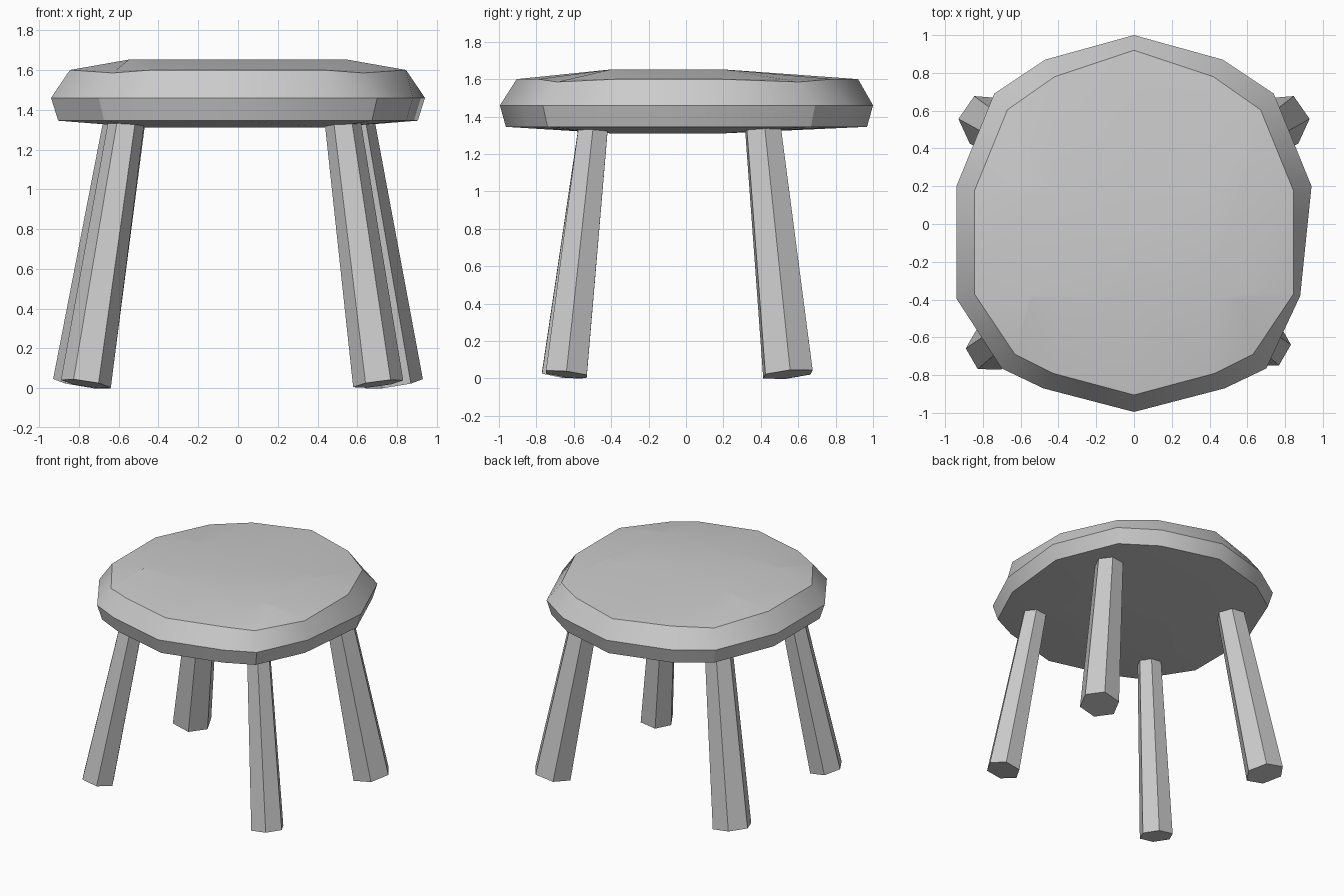
import bpy, bmesh, math
from mathutils import Vector, Matrix

if "Cube" in bpy.data.objects:
    bpy.data.objects.remove(bpy.data.objects["Cube"])


def finish(bm, name, angle):
    bmesh.ops.recalc_face_normals(bm, faces=bm.faces[:])
    mesh = bpy.data.meshes.new(name)
    bm.to_mesh(mesh)
    bm.free()
    ob = bpy.data.objects.new(name, mesh)
    bpy.context.collection.objects.link(ob)
    bpy.ops.object.select_all(action='DESELECT')
    ob.select_set(True)
    bpy.context.view_layer.objects.active = ob
    bpy.ops.object.shade_smooth_by_angle(angle=math.radians(angle))
    return ob


# Seat: irregular 14-sided outline, (x, y) of the right half from back to front
top_half = [(0, .92), (.42, .78), (.67, .605), (.845, .175),
            (.845, -.37), (.63, -.69), (.43, -.79), (0, -.905)]
mid_half = [(0, 1.0), (.47, .87), (.74, .69), (.94, .20),
            (.94, -.395), (.70, -.765), (.48, -.87), (0, -.995)]


def ring(half, z):
    left = [(-x, y) for x, y in half[-2:0:-1]]
    return [Vector((x, y, z)) for x, y in half + left]


def crown(points, x, y0, y1, z):
    # flat middle of a slightly domed cap
    return [Vector((max(-x, min(x, p.x)), max(y0, min(y1, p.y)), z)) for p in points]


top = ring(top_half, 1.60)
for i in (2, 5, 9, 12):
    top[i].z = 1.585
mid = ring(mid_half, 1.46)
mid[4].x, mid[4].y = .88, -.38      # dent on the right edge
low = [Vector((p.x * .962, p.y * .968, 1.345)) for p in mid]
layers = [crown(low, .46, -.4, .2, 1.31), low, mid, top,
          crown(top, .55, -.4, .2, 1.652)]

bm = bmesh.new()
loops = [[bm.verts.new(p) for p in layer] for layer in layers]
for a, b in zip(loops, loops[1:]):
    for i in range(14):
        j = (i + 1) % 14
        bm.faces.new((a[i], a[j], b[j], b[i]))
bm.faces.new(loops[0][::-1])
bm.faces.new(loops[-1])
bmesh.ops.remove_doubles(bm, verts=bm.verts[:], dist=.001)
finish(bm, "seat", 30)


# Legs: splayed, tapered hexagonal posts
def leg(name, foot, head, r_foot, r_head, turn):
    foot, head = Vector((*foot, .022)), Vector((*head, 1.35))
    axis = head - foot
    rot = Vector((0, 0, 1)).rotation_difference(axis).to_matrix().to_4x4()
    # cone vertices start on +y, so 30 degrees puts a corner on x
    spin = Matrix.Rotation(math.radians(30 + turn), 4, 'Z')
    bm = bmesh.new()
    bmesh.ops.create_cone(bm, cap_ends=True, segments=6, radius1=r_foot,
                          radius2=r_head, depth=axis.length,
                          matrix=Matrix.Translation((foot + head) / 2) @ rot @ spin)
    finish(bm, name, 20)


leg("front_left_leg", (-.765, -.66), (-.56, -.495), .127, .09, 0)
leg("front_right_leg", (.705, -.64), (.525, -.495), .127, .09, 0)
leg("back_left_leg", (-.785, .545), (-.57, .41), .147, .105, -5)
leg("back_right_leg", (.785, .545), (.58, .41), .147, .105, 5)
